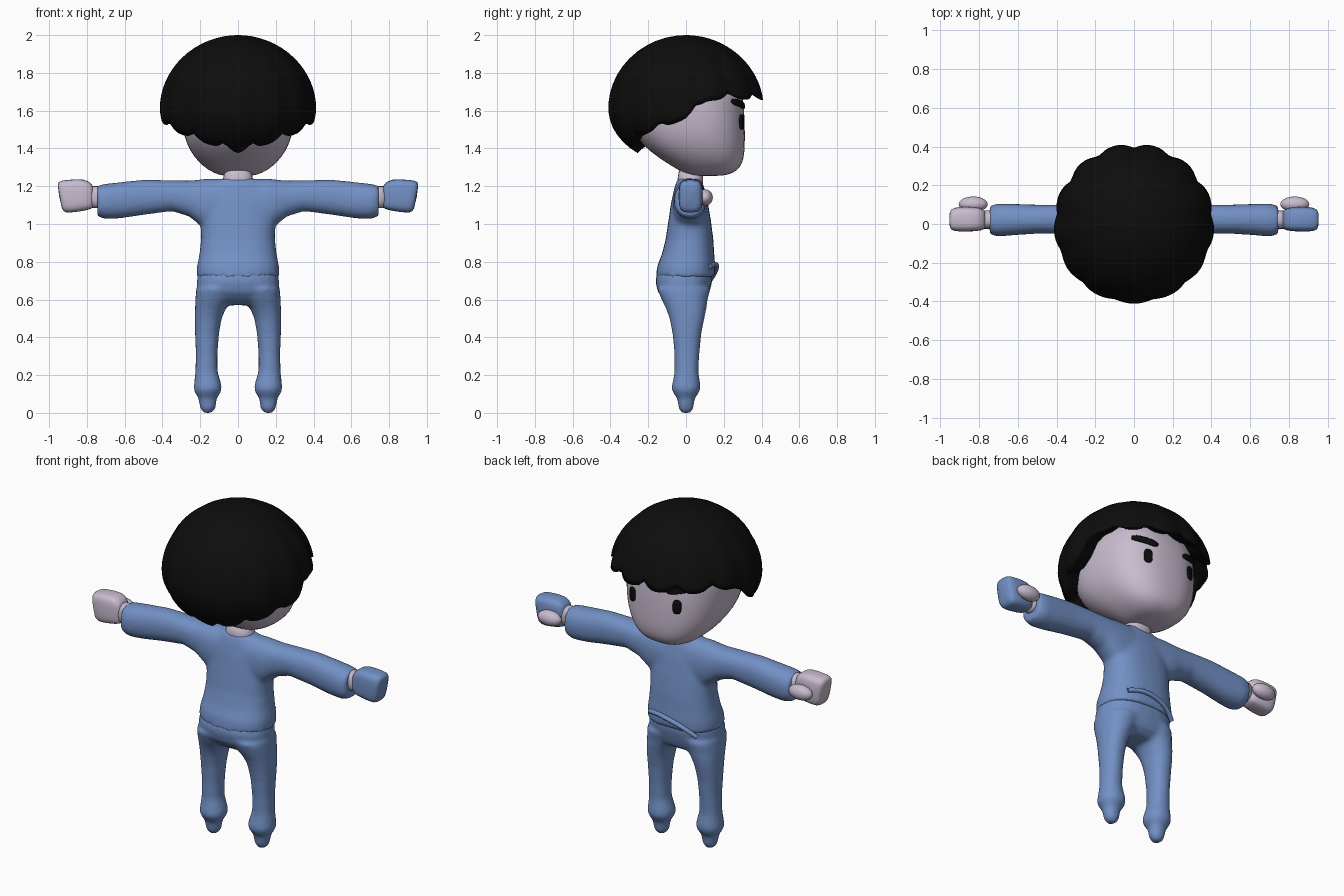
import bpy, bmesh, math
from mathutils import Vector

if "Cube" in bpy.data.objects:
    bpy.data.objects.remove(bpy.data.objects["Cube"])


def material(name, rgb):
    m = bpy.data.materials.new(name)
    m.diffuse_color = (*rgb, 1)
    m.use_nodes = True
    m.node_tree.nodes["Principled BSDF"].inputs["Base Color"].default_value = m.diffuse_color
    return m


BLUE = material("blue_cloth", (0.17, 0.28, 0.56))
SKIN = material("pale_skin", (0.58, 0.50, 0.62))
BLACK = material("black_hair", (0.004, 0.004, 0.004))


def finish(name, bm, mat, subdiv=0, remesh=0):
    bmesh.ops.recalc_face_normals(bm, faces=bm.faces)
    for f in bm.faces:
        f.smooth = True
    me = bpy.data.meshes.new(name)
    bm.to_mesh(me)
    bm.free()
    me.materials.append(mat)
    ob = bpy.data.objects.new(name, me)
    bpy.context.collection.objects.link(ob)
    if remesh:
        r = ob.modifiers.new("fuse", 'REMESH')
        r.mode, r.voxel_size, r.use_smooth_shade = 'VOXEL', remesh, True
        s = ob.modifiers.new("soften", 'SMOOTH')
        s.factor, s.iterations = 0.5, 10
    if subdiv:
        s = ob.modifiers.new("round", 'SUBSURF')
        s.levels = s.render_levels = subdiv
    return ob


def oval(t, a, b, power):
    """Point on a superellipse with half sizes a and b."""
    c, s = math.cos(t), math.sin(t)
    return (a * math.copysign(abs(c) ** (2 / power), c),
            b * math.copysign(abs(s) ** (2 / power), s))


def loft(bm, rings, axis, power=2.4, segs=24):
    """Closed tube through rings (position, u min, u max, v min, v max) along 'x' or 'z'."""
    loops = []
    for p, u0, u1, v0, v1 in rings:
        loop = []
        for i in range(segs):
            u, v = oval(2 * math.pi * i / segs, (u1 - u0) / 2, (v1 - v0) / 2, power)
            u, v = u + (u0 + u1) / 2, v + (v0 + v1) / 2
            loop.append(bm.verts.new((u, v, p) if axis == 'z' else (p, u, v)))
        loops.append(loop)
    for a, b in zip(loops, loops[1:]):
        for i in range(segs):
            j = (i + 1) % segs
            bm.faces.new((a[i], a[j], b[j], b[i]))
    bm.faces.new(loops[0][::-1])
    bm.faces.new(loops[-1])


def flip(rings, s):
    return [(p * s, *r) for p, *r in rings]


def lerp_table(table, x):
    for a, b in zip(table, table[1:]):
        if x <= b[0]:
            f = (x - a[0]) / (b[0] - a[0])
            return [p + (q - p) * f for p, q in zip(a, b)]
    return list(table[-1])


# Shirt: torso with both sleeves fused together
bm = bmesh.new()
loft(bm, [(0.72, -0.22, 0.22, -0.16, 0.155), (0.78, -0.217, 0.217, -0.152, 0.155),
          (0.84, -0.205, 0.205, -0.128, 0.15), (0.92, -0.196, 0.196, -0.108, 0.145),
          (1.02, -0.198, 0.198, -0.093, 0.132), (1.12, -0.195, 0.195, -0.078, 0.115),
          (1.19, -0.17, 0.17, -0.062, 0.098), (1.24, -0.10, 0.10, -0.045, 0.08)], 'z')
sleeve = [(0.08, -0.07, 0.11, 0.95, 1.24), (0.17, -0.068, 0.11, 0.97, 1.24),
          (0.21, -0.062, 0.108, 1.00, 1.235), (0.26, -0.055, 0.104, 1.04, 1.23),
          (0.35, -0.05, 0.10, 1.068, 1.232), (0.50, -0.05, 0.10, 1.048, 1.235),
          (0.62, -0.058, 0.104, 1.03, 1.222), (0.70, -0.065, 0.106, 1.025, 1.213),
          (0.745, -0.055, 0.095, 1.04, 1.205)]
for s in (1, -1):
    loft(bm, flip(sleeve, s), 'x', 2.3)
finish("shirt", bm, BLUE, remesh=0.012)

# Trousers: pelvis, legs, cuffs and pointed feet
bm = bmesh.new()
loft(bm, [(0.57, -0.14, 0.14, -0.07, 0.07), (0.60, -0.19, 0.19, -0.115, 0.11),
          (0.64, -0.215, 0.215, -0.15, 0.125), (0.70, -0.218, 0.218, -0.163, 0.14),
          (0.75, -0.21, 0.21, -0.15, 0.14)], 'z')
leg = [(0.00, 0.135, 0.185, -0.025, 0.025), (0.025, 0.118, 0.202, -0.04, 0.04),
       (0.08, 0.112, 0.21, -0.048, 0.048), (0.105, 0.092, 0.228, -0.068, 0.068),
       (0.13, 0.084, 0.236, -0.078, 0.078), (0.16, 0.09, 0.232, -0.072, 0.075),
       (0.22, 0.108, 0.226, -0.06, 0.066), (0.32, 0.108, 0.224, -0.062, 0.072),
       (0.42, 0.10, 0.228, -0.072, 0.082), (0.50, 0.086, 0.229, -0.088, 0.098),
       (0.55, 0.065, 0.228, -0.105, 0.108), (0.60, 0.03, 0.226, -0.13, 0.115),
       (0.66, 0.0, 0.222, -0.155, 0.13)]
for s in (1, -1):
    loft(bm, [(z, *sorted((a * s, b * s)), c, d) for z, a, b, c, d in leg], 'z', 2.2)
finish("trousers", bm, BLUE, remesh=0.012)

# Drawstring draped across the waist
cu = bpy.data.curves.new("drawstring", 'CURVE')
cu.dimensions, cu.bevel_depth, cu.use_fill_caps = '3D', 0.013, True
path = [(0.15, 0.125, 0.775), (0.09, 0.152, 0.79), (0, 0.165, 0.78),
        (-0.08, 0.158, 0.755), (-0.13, 0.142, 0.725), (-0.16, 0.125, 0.70)]
sp = cu.splines.new('NURBS')
sp.points.add(len(path) - 1)
for p, co in zip(sp.points, path):
    p.co = (*co, 1)
sp.use_endpoint_u, sp.order_u = True, 3
cu.materials.append(BLUE)
bpy.context.collection.objects.link(bpy.data.objects.new("drawstring", cu))

# Hands: one bare, one gloved, with wrists and thumbs
fist = [(0.765, -0.015, 0.06, 1.09, 1.195), (0.775, -0.03, 0.075, 1.08, 1.215),
        (0.81, -0.038, 0.088, 1.07, 1.24), (0.88, -0.04, 0.09, 1.062, 1.235),
        (0.93, -0.038, 0.086, 1.058, 1.23), (0.95, -0.025, 0.07, 1.07, 1.218)]
for s, side, mat in ((1, "right", BLUE), (-1, "left", SKIN)):
    bm = bmesh.new()
    loft(bm, flip(fist, s), 'x', 3.6, 20)
    for v in bm.verts:
        if abs(v.co.x) > 0.85:
            v.co.x += s * 0.18 * (v.co.z - 1.16)
    finish(side + "_hand", bm, mat, subdiv=1)
    bm = bmesh.new()
    loft(bm, flip([(0.70, -0.025, 0.07, 1.085, 1.2), (0.79, -0.025, 0.07, 1.085, 1.2)], s), 'x')
    finish(side + "_wrist", bm, SKIN)
    bm = bmesh.new()
    bmesh.ops.create_uvsphere(bm, u_segments=20, v_segments=12, radius=1)
    for v in bm.verts:
        v.co = Vector((s * 0.83, 0.102, 1.14)) + v.co * Vector((0.075, 0.04, 0.043))
    finish(side + "_thumb", bm, SKIN)

# Neck
bm = bmesh.new()
loft(bm, [(1.20, -0.085, 0.085, -0.04, 0.09), (1.235, -0.08, 0.08, -0.045, 0.09),
          (1.30, -0.065, 0.065, -0.035, 0.09)], 'z')
finish("neck", bm, SKIN)

# Head: rounded back, flat face; rows are height, half width, back, front
HEAD = [(1.253, 0.075, 0.03, 0.19), (1.268, 0.125, -0.01, 0.25), (1.30, 0.18, -0.065, 0.29),
        (1.35, 0.23, -0.145, 0.308), (1.42, 0.272, -0.235, 0.313), (1.50, 0.295, -0.29, 0.313),
        (1.60, 0.303, -0.32, 0.31), (1.70, 0.295, -0.31, 0.30), (1.80, 0.25, -0.25, 0.25),
        (1.86, 0.15, -0.15, 0.15)]
bm = bmesh.new()
loft(bm, [(z, -w, w, b, f) for z, w, b, f in HEAD], 'z', 2.5, 32)
finish("head", bm, SKIN, subdiv=1)


def face_y(x, z):
    _, w, b, f = lerp_table(HEAD, z)
    return (b + f) / 2 + (f - b) / 2 * (1 - abs(x / w) ** 2.5) ** 0.4


# Eyes and brows: thin plates following the face
def face_plate(name, cx, cz, a, b, tilt):
    bm = bmesh.new()
    loops = []
    for k in (1, 0.6, 0.2):
        loop = []
        for i in range(20):
            u, v = oval(2 * math.pi * i / 20, a * k, b * k, 3)
            x = cx + u * math.cos(tilt) - v * math.sin(tilt)
            z = cz + u * math.sin(tilt) + v * math.cos(tilt)
            loop.append(bm.verts.new((x, face_y(x, z) + 0.006, z)))
        loops.append(loop)
    for p, q in zip(loops, loops[1:]):
        for i in range(20):
            bm.faces.new((p[i], p[i - 1], q[i - 1], q[i]))
    bm.faces.new(loops[-1])
    ob = finish(name, bm, BLACK)
    m = ob.modifiers.new("thickness", 'SOLIDIFY')
    m.thickness, m.offset = 0.009, 0


for s, side in ((1, "right"), (-1, "left")):
    face_plate(side + "_eye", s * 0.147, 1.54, 0.022, 0.04, 0)
    face_plate(side + "_brow", s * 0.155, 1.637, 0.068, 0.018, s * 0.22)

# Hair: bowl-shaped dome with lobes, scalloped hem and closed underside
EDGE = [(0, 1.655), (60, 1.66), (74, 1.65), (88, 1.56), (105, 1.515),
        (125, 1.475), (145, 1.43), (180, 1.375)]
SEGS, ROWS, MID = 96, 18, 1.62
bm = bmesh.new()
top = bm.verts.new((0, 0, 2.0))
loops = [[] for _ in range(ROWS + 2)]
for i in range(SEGS):
    deg = 360 * i / SEGS
    wave = abs(math.sin(math.radians(deg) * 6.5))
    edge = lerp_table(EDGE, min(deg, 360 - deg))[1] + 0.035 * (1 - wave) ** 1.5
    d = edge - MID
    end = math.acos(d / (0.38 if d > 0 else 0.31))
    sx, sy = math.sin(math.radians(deg)), math.cos(math.radians(deg))
    for k in range(1, ROWS + 1):
        ang = end * k / ROWS
        h = math.cos(ang)
        z = MID + h * (0.38 if h > 0 else 0.31)
        r = (0.40 + 0.018 * wave * k / ROWS) * math.sin(ang)
        loops[k - 1].append(bm.verts.new((r * sx, r * sy, z)))
    for n, (shrink, rise) in enumerate(((0.92, 0.02), (0.66, 0.07))):
        loops[ROWS + n].append(bm.verts.new((r * shrink * sx, r * shrink * sy, edge + rise)))
for i in range(SEGS):
    j = (i + 1) % SEGS
    bm.faces.new((top, loops[0][i], loops[0][j]))
    for a, b in zip(loops, loops[1:]):
        bm.faces.new((a[i], b[i], b[j], a[j]))
bm.faces.new(loops[-1])
finish("hair", bm, BLACK)
